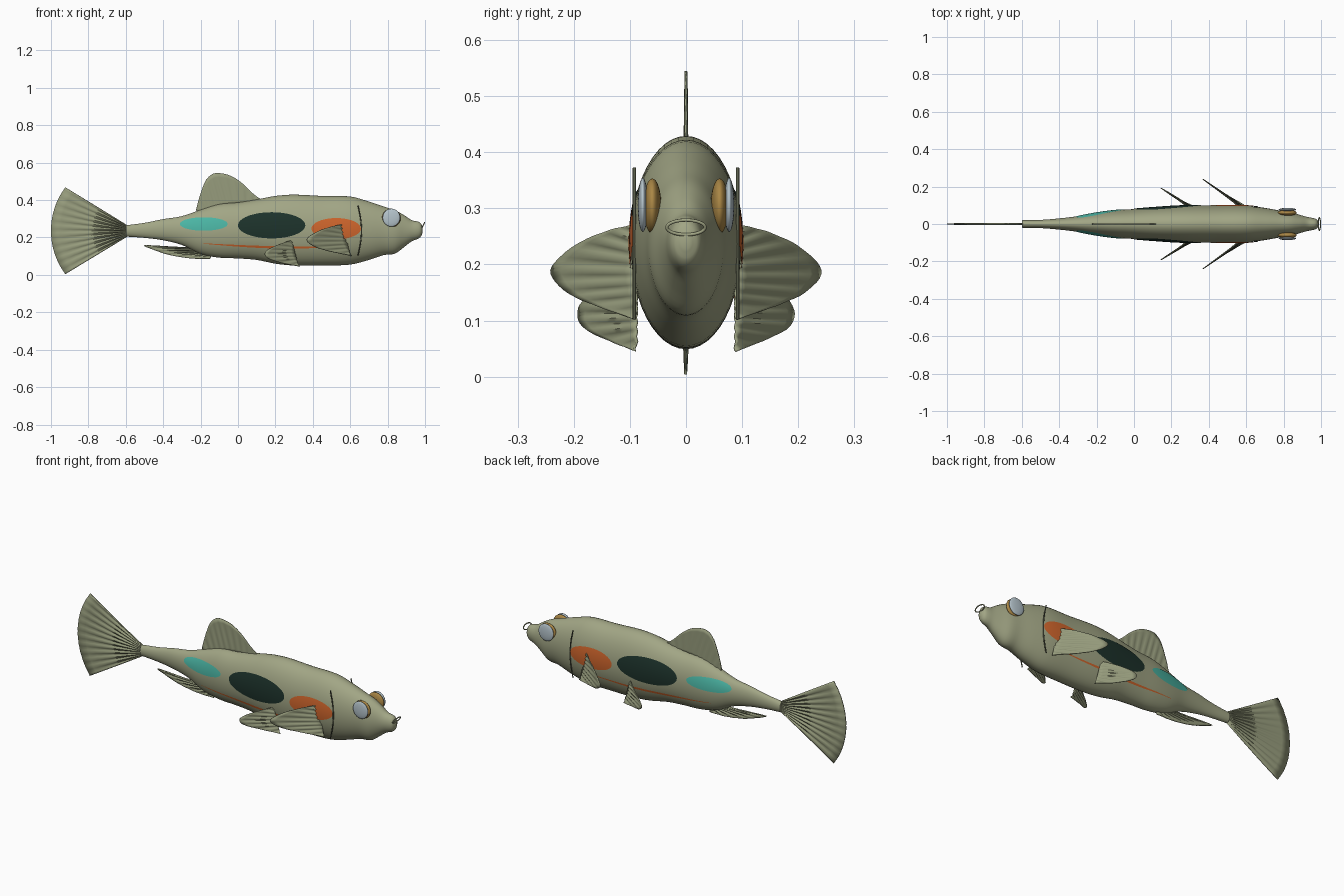
import bpy, bmesh, math
from mathutils import Vector

if "Cube" in bpy.data.objects:
    bpy.data.objects.remove(bpy.data.objects["Cube"])


def mat(name, c):
    m = bpy.data.materials.new(name)
    m.diffuse_color = (*c, 1)
    m.use_nodes = True
    m.node_tree.nodes["Principled BSDF"].inputs["Base Color"].default_value = m.diffuse_color
    return m


OLIVE = mat("olive skin", (.36, .38, .235))
FIN = mat("fin olive", (.31, .335, .205))
ORANGE = mat("orange", (.62, .13, .025))
DARK = mat("dark green", (.012, .032, .024))
TEAL = mat("teal", (.07, .46, .37))
GOLD = mat("gold", (.40, .24, .06))
LENS = mat("pale lens", (.47, .56, .61))
LINE = mat("dark olive", (.10, .11, .07))

# Body stations: x, top, bottom, half width
ST = [(-.60, .265, .205, .020), (-.50, .278, .198, .022), (-.40, .298, .185, .030),
      (-.30, .314, .160, .042), (-.20, .348, .112, .060), (-.10, .378, .092, .073),
      (0, .387, .088, .080), (.10, .403, .080, .088), (.20, .422, .060, .095),
      (.30, .429, .050, .099), (.45, .422, .050, .099), (.60, .419, .055, .098),
      (.70, .392, .080, .086), (.78, .365, .106, .072), (.84, .345, .114, .064),
      (.89, .318, .150, .048), (.93, .292, .180, .037), (.965, .284, .194, .030),
      (.98, .272, .208, .022), (.987, .252, .228, .008)]


def station(x):
    """Smooth (top, bottom, width) at x: cubic through the stations."""
    x = min(max(x, ST[0][0]), ST[-1][0])
    i = max(k for k in range(len(ST) - 1) if ST[k][0] <= x)
    a, b = ST[i], ST[i + 1]
    p, q = ST[max(i - 1, 0)], ST[min(i + 2, len(ST) - 1)]
    d = b[0] - a[0]
    t = (x - a[0]) / d
    out = []
    for k in (1, 2, 3):
        m0 = (b[k] - p[k]) / (b[0] - p[0]) * d
        m1 = (q[k] - a[k]) / (q[0] - a[0]) * d
        out.append((2*t**3 - 3*t*t + 1) * a[k] + (t**3 - 2*t*t + t) * m0
                   + (3*t*t - 2*t**3) * b[k] + (t**3 - t*t) * m1)
    return out


def half_width(x, z):
    top, bot, w = station(x)
    u = (z - (top + bot) / 2) / ((top - bot) / 2)
    return w * math.sqrt(max(0, 1 - u * u))


def finish(name, bm, m, angle=40):
    bmesh.ops.recalc_face_normals(bm, faces=bm.faces)
    me = bpy.data.meshes.new(name)
    bm.to_mesh(me)
    bm.free()
    me.materials.append(m)
    ob = bpy.data.objects.new(name, me)
    bpy.context.collection.objects.link(ob)
    bpy.ops.object.select_all(action='DESELECT')
    ob.select_set(True)
    bpy.context.view_layer.objects.active = ob
    bpy.ops.object.shade_smooth_by_angle(angle=math.radians(angle))
    return ob


def skin(bm, rows, closed=False):
    """Quads between successive rows of points."""
    vs = [[bm.verts.new(p) for p in r] for r in rows]
    n = len(vs[0])
    for a, b in zip(vs, vs[1:]):
        for j in range(n if closed else n - 1):
            k = (j + 1) % n
            bm.faces.new((a[j], a[k], b[k], b[j]))
    return vs


# Body
bm = bmesh.new()
xs = []
for a, b in zip(ST, ST[1:]):
    xs += [a[0] + (b[0] - a[0]) * k / 4 for k in range(4)]
rows = []
for x in xs + [ST[-1][0]]:
    top, bot, w = station(x)
    rows.append([(x, w * math.cos(t), (top + bot) / 2 + (top - bot) / 2 * math.sin(t))
                 for t in (math.tau * k / 48 for k in range(48))])
vs = skin(bm, rows, True)
bm.faces.new(vs[0])
bm.faces.new(vs[-1])
finish("body", bm, OLIVE, 50)


def along(pts, t):
    """Catmull-Rom point at t in 0..1 on a polyline."""
    P = [Vector(p) for p in pts]
    s = t * (len(P) - 1)
    i = min(int(s), len(P) - 2)
    u = s - i
    a, b = P[i], P[i + 1]
    p = P[i - 1] if i else 2 * a - b
    q = P[i + 2] if i + 2 < len(P) else 2 * b - a
    return .5 * (2*a + (b - p)*u + (2*p - 5*a + 4*b - q)*u*u + (3*a - p - 3*b + q)*u**3)


def fin(name, root, edge, rays, pleat=.003, thick=.004):
    """Pleated membrane from a root line to an outer edge."""
    bm = bmesh.new()
    n = (along(edge, .5) - along(root, .5)).cross(Vector(root[-1]) - Vector(root[0])).normalized()
    cols = rays * 4
    rows = []
    for r in range(9):
        s = r / 8
        rows.append([along(root, j / cols).lerp(along(edge, j / cols), s)
                     + n * (pleat * math.cos(math.pi * j / 2) * math.sin(math.pi * (.15 + .8 * s)))
                     for j in range(cols + 1)])
    skin(bm, rows)
    ob = finish(name, bm, FIN, 60)
    mod = ob.modifiers.new("thickness", 'SOLIDIFY')
    mod.thickness = thick
    mod.offset = 0


# Tail, dorsal and anal fins in the middle plane
arc = [(-.60 - .40 * math.cos(a), 0, .236 + .395 * math.sin(a))
       for a in (math.radians(36 - 9 * k) for k in range(9))]
fin("tail_fin", [(-.59, 0, .262), (-.59, 0, .208)], arc, 11, .004, .005)
fin("dorsal_fin", [(-.21, 0, .33), (-.05, 0, .37), (.115, 0, .395)],
    [(-.225, 0, .345), (-.205, 0, .42), (-.175, 0, .50), (-.14, 0, .537), (-.10, 0, .544),
     (-.04, 0, .530), (.02, 0, .492), (.08, 0, .435), (.125, 0, .402)], 10, .002)
fin("anal_fin", [(-.26, 0, .15), (-.14, 0, .105)],
    [(-.34, 0, .142), (-.50, 0, .158), (-.44, 0, .130), (-.36, 0, .105),
     (-.25, 0, .088), (-.15, 0, .086)], 8, .003)


def spot(name, cx, cz, rx, rz, s, m):
    """Oval plate that follows the body side."""
    bm = bmesh.new()
    rows = []
    for r in range(9):
        f = max(r / 8, .01)
        row = []
        for k in range(48):
            t = math.tau * k / 48
            x, z = cx + rx * f * math.cos(t), cz + rz * f * math.sin(t)
            row.append((x, s * (half_width(x, z) + .003), z))
        rows.append(row)
    vs = skin(bm, rows, True)
    bm.faces.new(vs[0])
    finish(name, bm, m)


def tube(name, pts, r, m, cyclic=False):
    cu = bpy.data.curves.new(name, 'CURVE')
    cu.dimensions = '3D'
    cu.bevel_depth = r
    cu.bevel_resolution = 2
    sp = cu.splines.new('POLY')
    sp.points.add(len(pts) - 1)
    for p, c in zip(sp.points, pts):
        p.co = (*c, 1)
    sp.use_cyclic_u = cyclic
    cu.materials.append(m)
    bpy.context.collection.objects.link(bpy.data.objects.new(name, cu))


def ball(name, loc, size, m):
    bm = bmesh.new()
    bmesh.ops.create_uvsphere(bm, u_segments=32, v_segments=20, radius=1)
    bmesh.ops.scale(bm, vec=size, verts=bm.verts)
    bmesh.ops.translate(bm, vec=loc, verts=bm.verts)
    finish(name, bm, m, 60)


for s, side in ((-1, "right"), (1, "left")):
    # Paired fins sweep back and out
    fin("pectoral_fin_" + side,
        [(.565, s * .088, .262), (.598, s * .088, .112)],
        [(.555, s * .098, .270), (.50, s * .145, .258), (.425, s * .20, .232), (.368, s * .240, .190),
         (.405, s * .215, .153), (.48, s * .165, .128), (.605, s * .092, .102)], 8)
    fin("pelvic_fin_" + side,
        [(.29, s * .088, .172), (.322, s * .088, .055)],
        [(.28, s * .097, .184), (.225, s * .140, .165), (.165, s * .180, .138), (.143, s * .192, .112),
         (.165, s * .180, .086), (.24, s * .132, .062), (.33, s * .090, .045)], 7)
    # Side markings
    spot("orange_spot_" + side, .525, .247, .132, .057, s, ORANGE)
    spot("dark_spot_" + side, .18, .265, .18, .070, s, DARK)
    spot("teal_spot_" + side, -.183, .272, .128, .036, s, TEAL)
    bm = bmesh.new()
    rows = []
    for k in range(41):
        t = k / 40
        x, z = -.19 + .74 * t, .168 - .022 * math.sin(math.pi * t * .75)
        h = .001 + .005 * math.sin(math.pi * t)
        rows.append([(x, s * (half_width(x, z + d) + .002), z + d) for d in (-h, 0, h)])
    skin(bm, rows)
    finish("side_stripe_" + side, bm, ORANGE)
    # Gill line
    tube("gill_line_" + side, [(.63 + .03 * math.sin(math.pi * (.12 + .76 * k / 16)), s * .092, .372 - .27 * k / 16)
                               for k in range(17)], .003, LINE)
    # Eyes
    ball("eye_ring_" + side, (.82, s * .060, .304), (.050, .016, .049), GOLD)
    ball("eye_lens_" + side, (.82, s * .077, .306), (.047, .009, .048), LENS)

# Mouth ring
tube("mouth", [(.991 + .006 * math.sin(t), .034 * math.cos(t), .266 + .013 * math.sin(t))
               for t in (math.tau * k / 40 for k in range(40))], .003, OLIVE, True)
